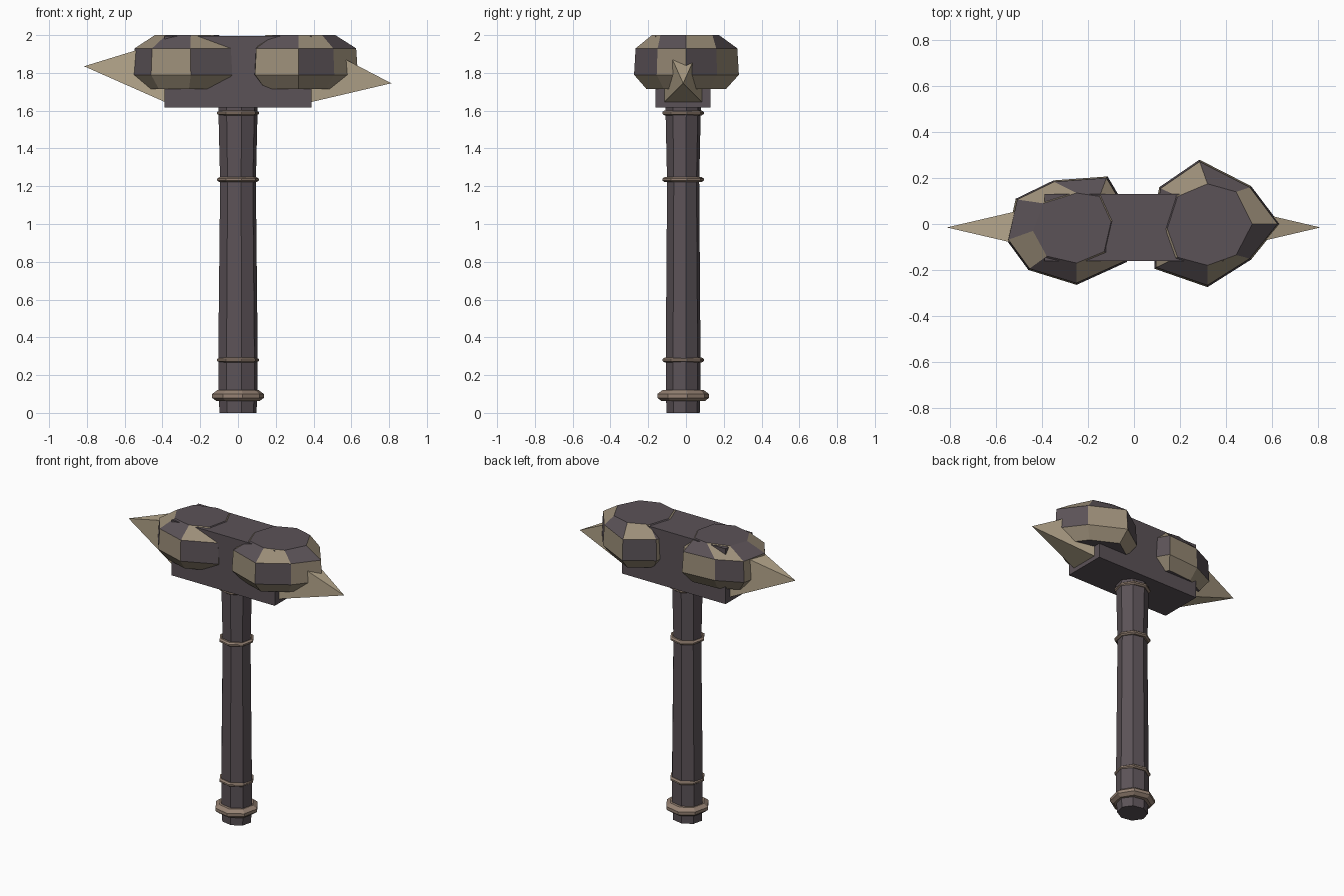
import bpy, bmesh, math
from mathutils import Vector

if "Cube" in bpy.data.objects:
    bpy.data.objects.remove(bpy.data.objects["Cube"])

CY = -0.015  # centre line of haft and block


def material(name, rgb):
    m = bpy.data.materials.new(name)
    m.diffuse_color = (*rgb, 1)
    m.use_nodes = True
    m.node_tree.nodes["Principled BSDF"].inputs["Base Color"].default_value = m.diffuse_color
    return m


DARK = material("dark_stone", (0.105, 0.085, 0.095))
TAN = material("tan_stone", (0.33, 0.27, 0.19))
BONE = material("pale_spike", (0.46, 0.38, 0.26))
BAND = material("brown_band", (0.30, 0.22, 0.17))


def loft(name, rings, mats, pick=None):
    """Skin a stack of equal-length point rings and cap both ends."""
    bm = bmesh.new()
    loops = [[bm.verts.new(p) for p in ring] for ring in rings]
    n = len(loops[0])
    for j in range(len(loops) - 1):
        for i in range(n):
            k = (i + 1) % n
            f = bm.faces.new((loops[j][i], loops[j][k], loops[j + 1][k], loops[j + 1][i]))
            f.material_index = pick(j, i) if pick else 0
    bm.faces.new(loops[0][::-1])
    bm.faces.new(loops[-1])
    bmesh.ops.recalc_face_normals(bm, faces=bm.faces)
    me = bpy.data.meshes.new(name)
    bm.to_mesh(me)
    bm.free()
    for m in mats:
        me.materials.append(m)
    ob = bpy.data.objects.new(name, me)
    bpy.context.collection.objects.link(ob)
    return ob


def turned(name, profile, mat):
    """Eight-sided, slightly flattened turning from (radius, z, y squash)."""
    angles = [math.radians(10 + 45 * i) for i in range(8)]
    return loft(name, [[(r * math.cos(a), CY + s * r * math.sin(a), z) for a in angles]
                       for r, z, s in profile], [mat])


# Haft
turned("haft", [(0.099, 0, 0.9), (0.106, 0.12, 0.88), (0.106, 0.3, 0.88),
                (0.096, 1.22, 0.9), (0.106, 1.63, 0.9)], DARK)

# Binding bands and pommel ring
for i, z in enumerate((0.28, 1.235, 1.588)):
    turned(f"band_{i + 1}", [(0.1, z - 0.013, 1), (0.112, z - 0.005, 1),
                             (0.112, z + 0.005, 1), (0.1, z + 0.013, 1)], BAND)
turned("pommel_ring", [(0.116, 0.062, 1), (0.139, 0.08, 1),
                       (0.139, 0.1, 1), (0.112, 0.12, 1)], BAND)

# Head block
loft("head_block", [[(sx * 0.39, CY + sy * 0.146, z) for sx, sy in
                     ((-1, -1), (1, -1), (1, 1), (-1, 1))] for z in (1.617, 1.994)], [DARK])


# Faceted rocks: checkered side faces, tan underside bevel, dark top
def rock(name, mid, top):
    c = sum((Vector(p) for p in mid), Vector((0, 0))) / len(mid)

    def ring(z, s):
        return [(*(c + (Vector(p) - c) * s), z) for p in mid]
    rings = [ring(1.715, 0.76), ring(1.79, 1), ring(1.93, 0.97), [(*p, 2.0) for p in top]]
    loft(name, rings, [DARK, TAN], lambda j, i: 1 if j == 0 else (i + j) % 2)


rock("rock_right",
     [(0.32, -0.275), (0.09, -0.195), (0.08, 0), (0.11, 0.16),
      (0.285, 0.28), (0.51, 0.165), (0.635, 0), (0.51, -0.155)],
     [(0.32, -0.18), (0.19, -0.145), (0.145, -0.02), (0.19, 0.12),
      (0.32, 0.175), (0.445, 0.14), (0.515, 0), (0.445, -0.135)])
rock("rock_left",
     [(-0.25, -0.265), (-0.46, -0.2), (-0.555, -0.07), (-0.515, 0.11),
      (-0.35, 0.19), (-0.115, 0.207), (-0.04, 0.08), (-0.03, -0.165)],
     [(-0.25, -0.17), (-0.38, -0.14), (-0.44, -0.03), (-0.395, 0.09),
      (-0.25, 0.135), (-0.15, 0.12), (-0.10, 0.01), (-0.13, -0.12)])


# Four-sided end spikes
def spike(name, side, tip_x, tip_z):
    bm = bmesh.new()
    base = [bm.verts.new((side * 0.385, CY + y, z)) for y, z in
            ((-0.1, 1.645), (0.1, 1.645), (0.1, 1.967), (-0.1, 1.967))]
    tip = bm.verts.new((side * tip_x, CY, tip_z))
    bm.faces.new(base)
    for i in range(4):
        bm.faces.new((base[i], base[(i + 1) % 4], tip))
    bmesh.ops.recalc_face_normals(bm, faces=bm.faces)
    me = bpy.data.meshes.new(name)
    bm.to_mesh(me)
    bm.free()
    me.materials.append(BONE)
    bpy.context.collection.objects.link(bpy.data.objects.new(name, me))


spike("spike_left", -1, 0.815, 1.835)
spike("spike_right", 1, 0.812, 1.745)
